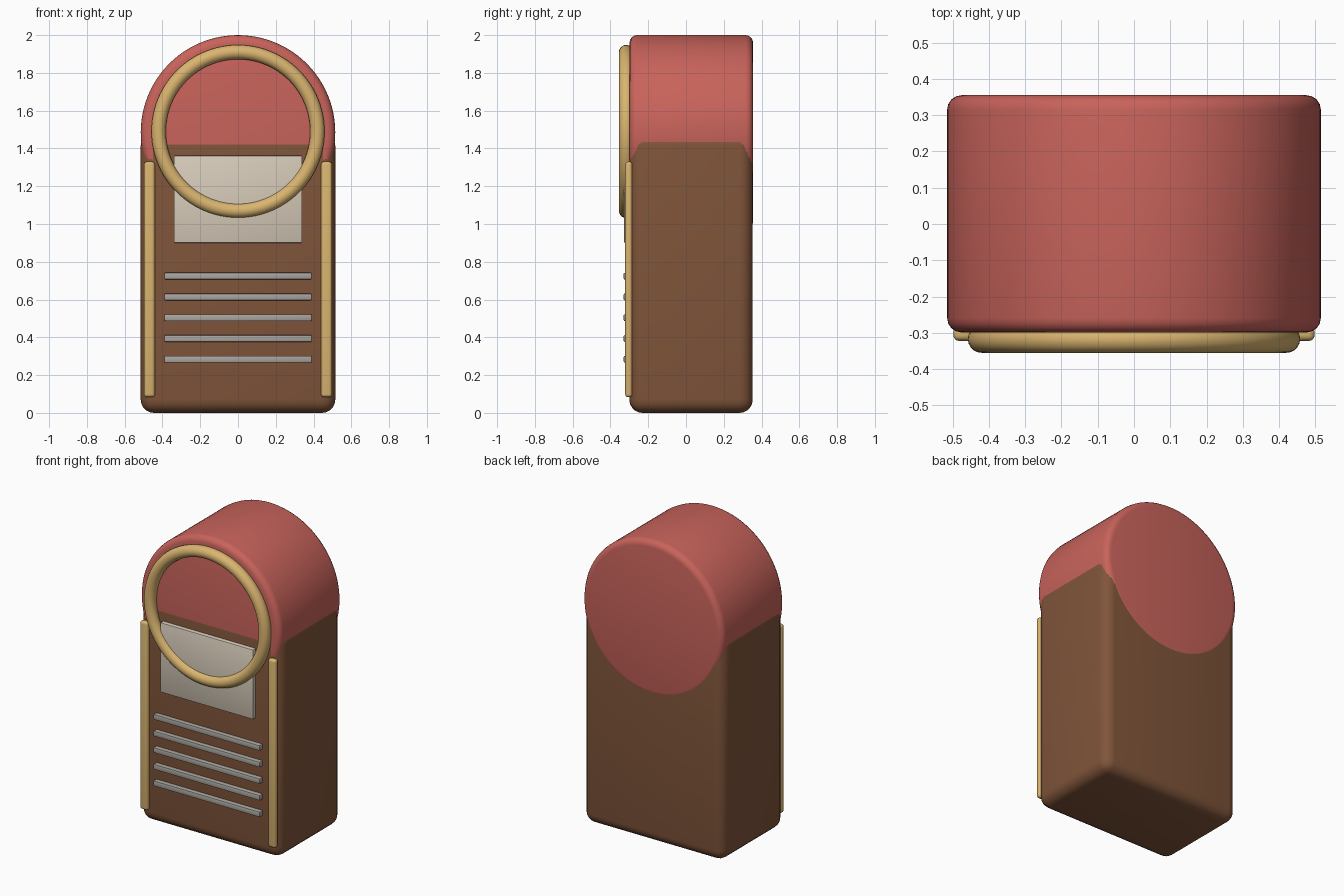
import bpy
import math

cube = bpy.data.objects.get("Cube")
if cube:
    bpy.data.objects.remove(cube, do_unlink=True)


def material(name, rgb):
    m = bpy.data.materials.new(name)
    m.use_nodes = True
    m.diffuse_color = (*rgb, 1)
    m.node_tree.nodes["Principled BSDF"].inputs["Base Color"].default_value = (*rgb, 1)
    return m


RED = material("coral red", (0.58, 0.125, 0.105))
BROWN = material("walnut brown", (0.215, 0.09, 0.042))
GOLD = material("brass gold", (0.70, 0.46, 0.16))
CREAM = material("cream", (0.68, 0.60, 0.49))
GREY = material("warm grey", (0.40, 0.38, 0.35))


def finish(name, mat, bevel=0, segments=4):
    """Name, colour, round and smooth the active object."""
    ob = bpy.context.object
    ob.name = name
    ob.data.materials.append(mat)
    bpy.ops.object.transform_apply(location=False, rotation=True, scale=True)
    if bevel:
        mod = ob.modifiers.new("rounding", "BEVEL")
        mod.width = bevel
        mod.segments = segments
        mod.limit_method = "ANGLE"
        mod.angle_limit = math.radians(40)
        bpy.ops.object.modifier_apply(modifier=mod.name)
    bpy.ops.object.shade_smooth_by_angle(angle=math.radians(40))
    return ob


def box(name, mat, x, y, z, bevel, segments=3):
    """Box from (low, high) ranges on each axis."""
    ranges = (x, y, z)
    bpy.ops.mesh.primitive_cube_add(size=1, location=[(a + b) / 2 for a, b in ranges])
    bpy.context.object.scale = [b - a for a, b in ranges]
    return finish(name, mat, bevel, segments)


RADIUS = 0.515
CENTRE_Z = 2 - RADIUS
FRONT, BACK = -0.30, 0.353

# Cabinet and rounded top drum; the drum shows fully on the back
box("cabinet", BROWN, (-RADIUS, RADIUS), (FRONT, BACK), (0, CENTRE_Z), 0.07, 5)
drum_front, drum_back = FRONT + 0.001, BACK + 0.002
bpy.ops.mesh.primitive_cylinder_add(
    vertices=96, radius=RADIUS, depth=drum_back - drum_front,
    location=(0, (drum_front + drum_back) / 2, CENTRE_Z), rotation=(math.pi / 2, 0, 0))
finish("top_drum", RED, 0.04)

# Ring on the front
bpy.ops.mesh.primitive_torus_add(
    major_radius=0.42, minor_radius=0.038, major_segments=96, minor_segments=20,
    location=(0, -0.317, CENTRE_Z + 0.005), rotation=(math.pi / 2, 0, 0))
finish("front_ring", GOLD)

# Display panel and grille slats
box("display_panel", CREAM, (-0.34, 0.34), (-0.328, -0.28), (0.90, 1.362), 0.006, 2)
for i in range(5):
    z = 0.284 + i * 0.11
    box(f"grille_slat_{i + 1}", GREY, (-0.39, 0.39), (-0.33, -0.285),
        (z - 0.018, z + 0.018), 0.006, 2)

# Trim posts along both front edges
for side, s in (("left", 1), ("right", -1)):
    x = s * 0.469
    box(f"{side}_trim_post", GOLD, (x - 0.029, x + 0.029), (-0.322, -0.284),
        (0.083, 1.33), 0.016, 4)
